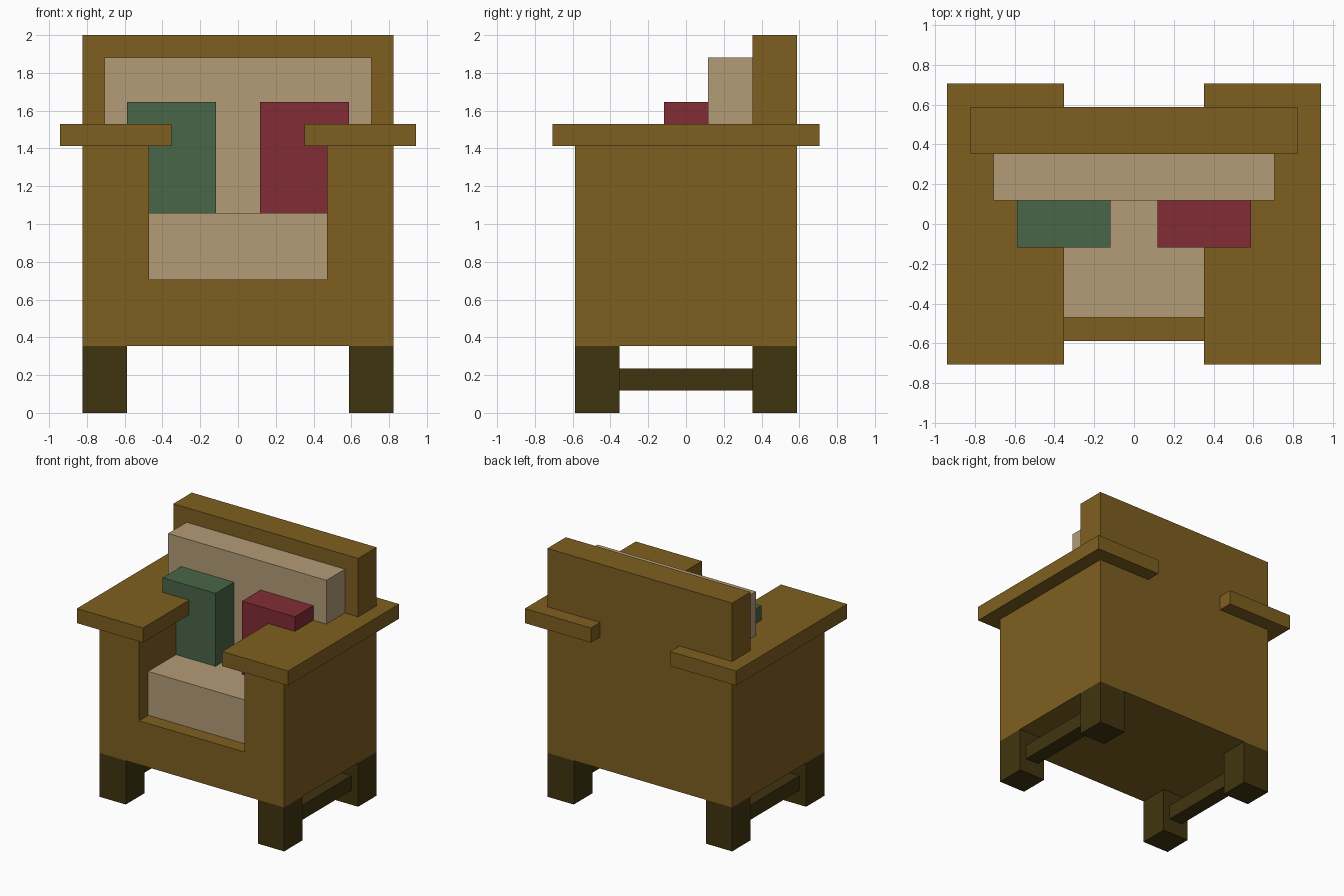
import bpy
from mathutils import Vector

if "Cube" in bpy.data.objects:
    bpy.data.objects.remove(bpy.data.objects["Cube"], do_unlink=True)

U = 2 / 17  # the whole chair sits on a grid of 17 units in height


def make_material(name, rgb):
    """Flat material from 0-255 display values."""
    linear = [((c / 255 + 0.055) / 1.055) ** 2.4 for c in rgb]
    mat = bpy.data.materials.new(name)
    mat.use_nodes = True
    mat.diffuse_color = (*linear, 1)
    bsdf = mat.node_tree.nodes["Principled BSDF"]
    bsdf.inputs["Base Color"].default_value = (*linear, 1)
    bsdf.inputs["Roughness"].default_value = 0.9
    return mat


def box(name, mat, x, y, z):
    """Box from (min, max) pairs in grid units."""
    low, high = (Vector(c) * U for c in zip(x, y, z))
    bpy.ops.mesh.primitive_cube_add(size=1, location=(low + high) / 2)
    obj = bpy.context.object
    obj.name = name
    obj.data.transform(obj.matrix_world.to_3x3().to_4x4())
    for v in obj.data.vertices:
        v.co = Vector(a * b for a, b in zip(v.co, high - low))
    obj.data.materials.append(mat)
    return obj


wood = make_material("brown wood", (126, 95, 32))
dark = make_material("dark wood", (64, 52, 15))
tan = make_material("tan fabric", (180, 156, 120))
green = make_material("green fabric", (74, 102, 72))
red = make_material("red fabric", (130, 44, 54))

# Body and backrest
box("seat_base", wood, (-4, 4), (-5, 3), (3, 6))
box("backrest", wood, (-7, 7), (3, 5), (3, 17))

# Cushions
box("seat_cushion", tan, (-4, 4), (-4, 3), (6, 9))
box("back_cushion", tan, (-6, 6), (1, 3), (9, 16))

# Parts repeated on both sides
for side, s, pillow in (("left", 1, red), ("right", -1, green)):
    def span(a, b):
        return sorted((s * a, s * b))

    box(side + "_arm", wood, span(4, 7), (-5, 3), (3, 12))
    box(side + "_armrest", wood, span(3, 8), (-6, 6), (12, 13))
    box(side + "_pillow", pillow, span(1, 5), (-1, 1), (9, 14))
    box(side + "_front_leg", dark, span(5, 7), (-5, -3), (0, 3))
    box(side + "_back_leg", dark, span(5, 7), (3, 5), (0, 3))
    box(side + "_stretcher", dark, span(5.5, 6.5), (-3, 3), (1, 2))
